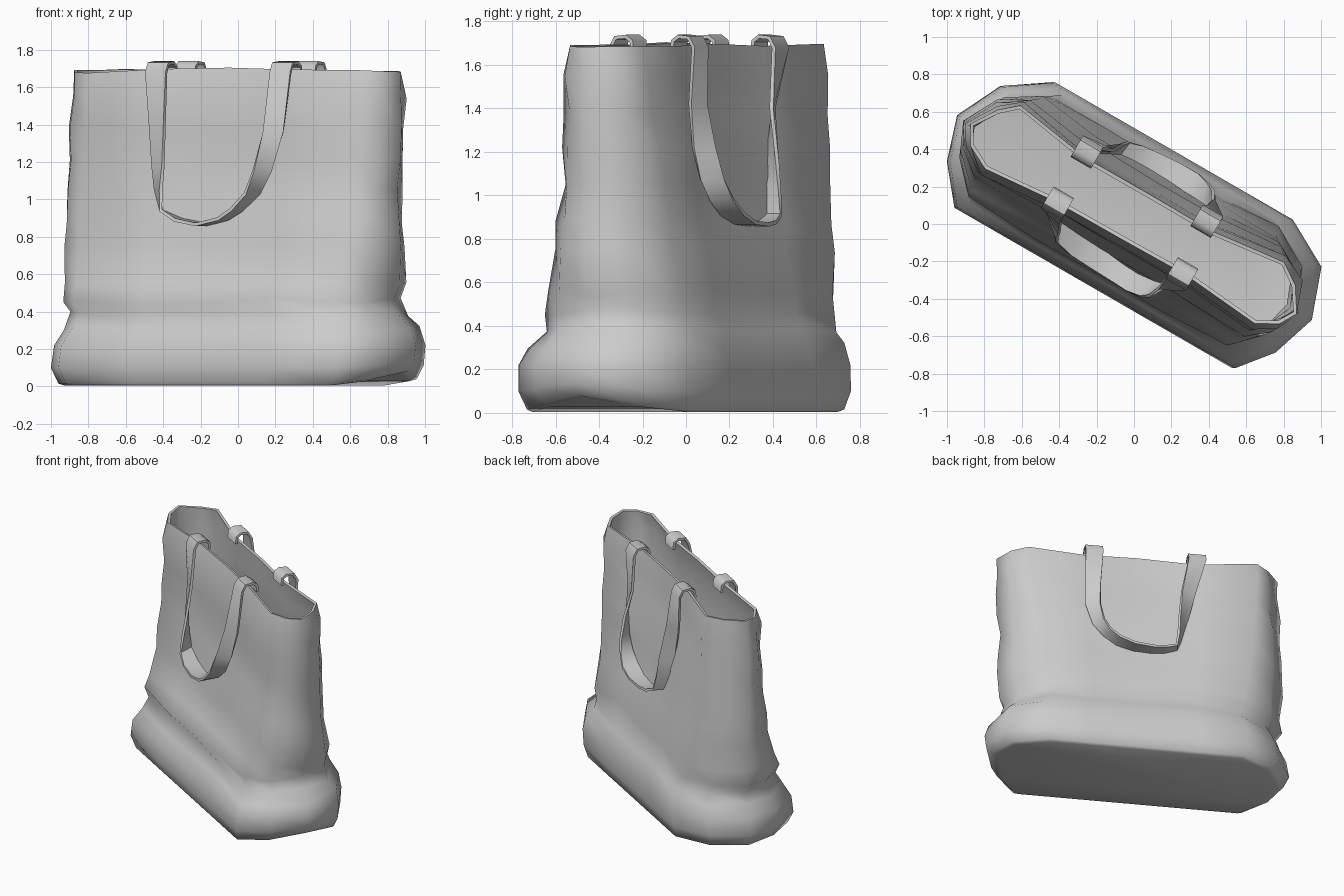
import bpy, bmesh, math, random
from mathutils import Matrix, Vector

random.seed(11)
TURN = Matrix.Rotation(math.radians(-30), 4, 'Z')  # bag stands turned on the ground


def finish(name, bm, thick, offset, angle):
    bm.transform(TURN)
    me = bpy.data.meshes.new(name)
    bm.to_mesh(me)
    bm.free()
    ob = bpy.data.objects.new(name, me)
    bpy.context.collection.objects.link(ob)
    bpy.ops.object.select_all(action='DESELECT')
    ob.select_set(True)
    bpy.context.view_layer.objects.active = ob
    m = ob.modifiers.new("thickness", 'SOLIDIFY')
    m.thickness, m.offset = thick, offset
    bpy.ops.object.modifier_apply(modifier=m.name)
    bpy.ops.object.shade_smooth_by_angle(angle=math.radians(angle))
    return ob


# Bag body: rings of (z, left end, right end, front depth, back depth)
LEVELS = [
    (0.004, 1.03, 0.99, .37, .40), (0.016, 1.07, 1.03, .38, .42),
    (0.10, 1.11, 1.07, .405, .44), (0.22, 1.09, 1.08, .395, .445),
    (0.31, 1.04, 1.05, .355, .43), (0.385, 1.01, 0.98, .295, .40),
    (0.46, 1.05, 0.95, .325, .365), (0.55, 1.05, 0.98, .275, .365),
    (0.75, 1.06, 0.98, .23, .34), (0.88, 1.07, 0.98, .215, .325),
    (1.05, 1.07, 0.97, .18, .295), (1.22, 1.05, 0.98, .175, .295),
    (1.38, 1.04, 0.99, .165, .27), (1.55, 1.03, 1.0, .17, .265),
    (1.69, 1.02, 0.99, .14, .235)]
# Outline columns: (share of end at base, at rim, share of depth); depth sign picks front or back
OUTLINE = [(-.68, -.82, 1), (-.36, -.4, 1), (0, 0, 1), (.36, .38, 1), (.67, .8, 1),
           (.91, .92, .68), (1, 1, .07), (.92, .94, -.55), (.78, .83, -1),
           (.38, .38, -1), (0, 0, -1), (-.4, -.4, -1), (-.785, -.815, -1),
           (-.93, -.94, -.52), (-1, -1, .07), (-.89, -.92, .64)]

bm = bmesh.new()
rings = []
for z, left, right, front, back in LEVELS:
    ring = []
    for a0, a1, d in OUTLINE:
        ramp = max(0, z - .4) / 1.2 if d > 0 else z / .9
        a = a0 + (a1 - a0) * min(1, ramp)
        u = a * (right if a > 0 else left)
        v = d * (back if d > 0 else front)
        zz = z
        if abs(a) < .5:                                   # walls cave in toward the opening
            v *= 1 - (.28 if d > 0 else .22) * max(0, z - .45) / 1.25
        if a > .85 and z < .2:                            # lifted corner of the base
            zz += (.07 if a == 1 else .025) * (1 - z / .2)
        if z > .25:                                       # soft wrinkles
            u += random.uniform(-.012, .012)
            v += random.uniform(-.012, .012)
            zz += random.uniform(-.015, .015)
        ring.append(bm.verts.new((u, v, zz)))
    rings.append(ring)
n = len(OUTLINE)
for lo, hi in zip(rings, rings[1:]):
    for j in range(n):
        k = (j + 1) % n
        bm.faces.new((lo[j], lo[k], hi[k], hi[j]))
bm.faces.new(rings[0])
bmesh.ops.recalc_face_normals(bm, faces=bm.faces[:])
finish("bag_body", bm, .02, -1, 70)


# Handles: twisting ribbons of (u, v, z, half width, twist in degrees)
def handle(name, path, side):
    bm = bmesh.new()
    pairs = []
    for u, v, z, h, t in path:
        t = math.radians(t)
        w = Vector((math.cos(t), side * math.sin(t), 0)) * h
        c = Vector((u, v * side, z))
        pairs.append((bm.verts.new(c - w), bm.verts.new(c + w)))
    for p, q in zip(pairs, pairs[1:]):
        bm.faces.new((p[0], p[1], q[1], q[0]))
    bmesh.ops.recalc_face_normals(bm, faces=bm.faces[:])
    finish(name, bm, .018, 0, 50)


def clip(u, v, twist):
    """Part of a handle folded over the rim, from inside to outside."""
    return [(u, v - .05, 1.66, .063, twist), (u, v - .045, 1.71, .063, twist),
            (u, v - .015, 1.73, .063, twist), (u, v + .04, 1.725, .063, twist),
            (u, v + .065, 1.68, .063, twist)]


front_path = clip(-.41, .10, 0) + [
    (-.395, .18, 1.40, .055, 15), (-.37, .215, 1.18, .055, 30), (-.36, .23, 1.05, .055, 45),
    (-.335, .24, .94, .06, 62), (-.22, .255, .89, .06, 80), (-.08, .26, .866, .06, 90),
    (.06, .27, .895, .055, 90), (.15, .275, .945, .055, 95), (.24, .265, 1.03, .055, 105),
    (.29, .245, 1.15, .055, 120), (.335, .205, 1.36, .055, 155)] + clip(.355, .095, 180)[::-1]
back_path = clip(-.41, .20, 0) + [
    (-.345, .26, 1.40, .055, 25), (-.30, .285, 1.15, .055, 55), (-.28, .295, 1.02, .055, 70),
    (-.25, .31, .91, .055, 82), (-.17, .325, .878, .06, 88), (-.08, .335, .866, .06, 90),
    (.06, .345, .875, .06, 90), (.17, .345, .915, .06, 95), (.25, .335, .98, .055, 108),
    (.31, .32, 1.07, .055, 125), (.345, .295, 1.22, .055, 145),
    (.34, .26, 1.42, .055, 168)] + clip(.33, .20, 180)[::-1]
handle("front_handle", front_path, -1)
handle("back_handle", back_path, 1)
